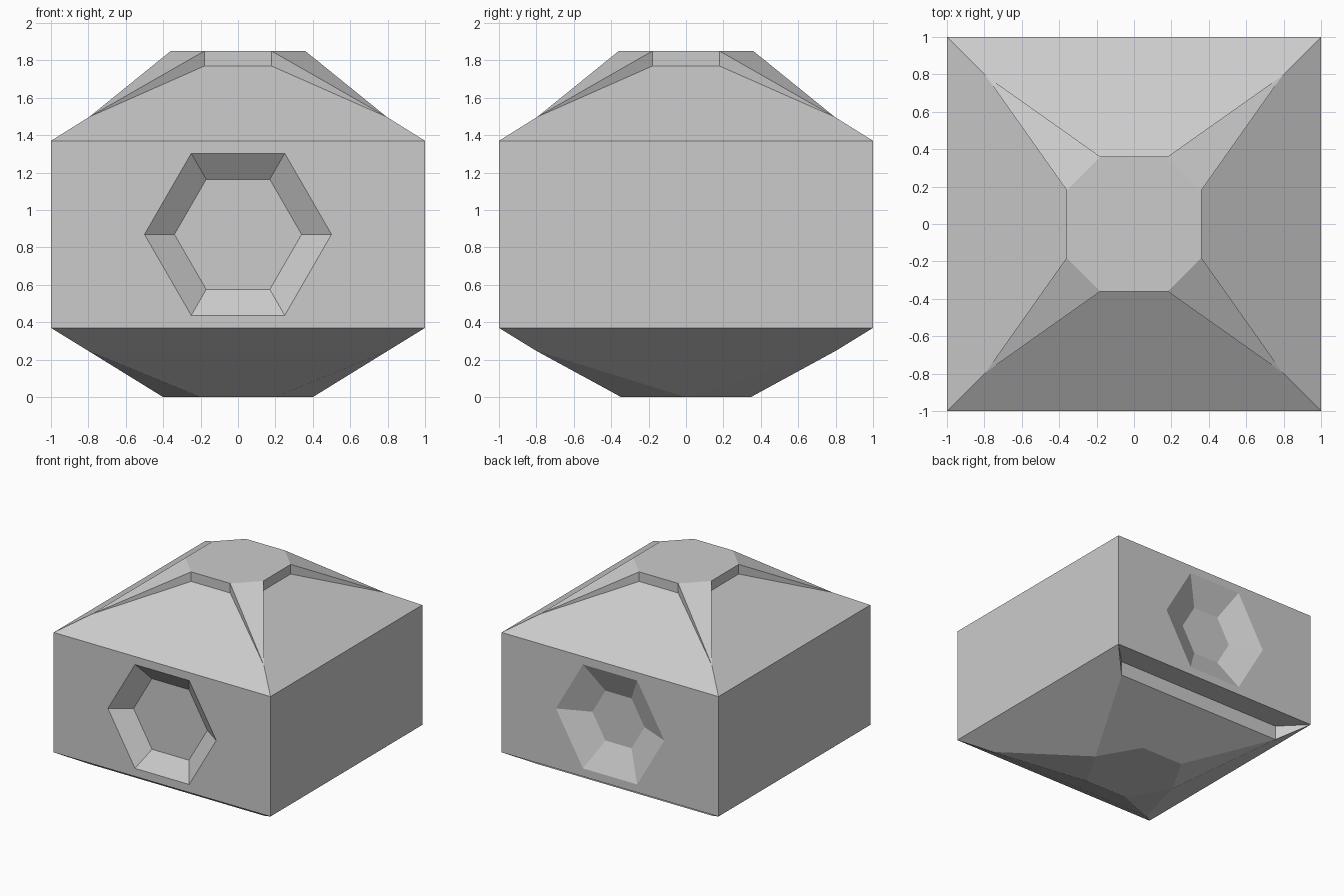
import bpy, bmesh
from math import sin, cos, pi
from mathutils import Vector, Matrix

if "Cube" in bpy.data.objects:
    bpy.data.objects.remove(bpy.data.objects["Cube"])

LOW, HIGH, MID = 0.37, 1.37, 0.87


def build(name, polys, inside):
    """Make a flat-shaded mesh from polygons, facing away from an inside point."""
    bm = bmesh.new()
    for p in polys:
        bm.faces.new([bm.verts.new(v) for v in p])
    bmesh.ops.remove_doubles(bm, verts=bm.verts, dist=0.0005)
    bm.normal_update()
    for f in bm.faces:
        if f.normal.dot(f.calc_center_median() - Vector(inside)) < 0:
            f.normal_flip()
    me = bpy.data.meshes.new(name)
    bm.to_mesh(me)
    bm.free()
    ob = bpy.data.objects.new(name, me)
    bpy.context.collection.objects.link(ob)
    return ob


def mirror_x(p):
    return [(-x, y, z) for x, y, z in p]


def hexagon(r):
    return [(r * cos(k * pi / 3), r * sin(k * pi / 3)) for k in range(6)]


# Body: four walls, hexagonal recess on front and back
def recessed_wall(side, inner_r, depth):
    y = side
    out = [(x, y, MID + z) for x, z in hexagon(0.5)]
    inn = [(x, side * (1 - depth), MID + z) for x, z in hexagon(inner_r)]
    flank = [(1, y, LOW), (1, y, HIGH), out[1], out[0], out[5]]
    polys = [flank, mirror_x(flank), inn,
             [(-1, y, HIGH), (1, y, HIGH), out[1], out[2]],
             [(-1, y, LOW), (1, y, LOW), out[5], out[4]]]
    for k in range(6):
        n = (k + 1) % 6
        polys.append([out[k], out[n], inn[n], inn[k]])
    return polys


wall = [(1, -1, LOW), (1, 1, LOW), (1, 1, HIGH), (1, -1, HIGH)]
build("body", recessed_wall(-1, 0.34, 0.11) + recessed_wall(1, 0.24, 0.11)
      + [wall, mirror_x(wall)], (0, 0, MID))

# Roof: slope with step and corner rib, repeated four times, octagonal cap
A, B, R, TOP, STEP = 0.18, 0.36, 0.795, 1.85, 1.77
RIB = HIGH + (1 - R) * (STEP - HIGH) / (1 - B)
tip, tip2 = (R, -R, RIB), (-R, -R, RIB)
quarter = [
    [(-1, -1, HIGH), (1, -1, HIGH), tip, (A, -B, STEP), (-A, -B, STEP), tip2],
    [(-A, -B, STEP), (A, -B, STEP), (A, -B, TOP), (-A, -B, TOP)],
    [(A, -B, STEP), tip, (A, -B, TOP)],
    [(-A, -B, STEP), tip2, (-A, -B, TOP)],
    [(A, -B, TOP), tip, (B, -A, TOP)],
]
roof, cap = [], []
for k in range(4):
    m = Matrix.Rotation(k * pi / 2, 3, 'Z')
    roof += [[m @ Vector(v) for v in p] for p in quarter]
    cap += [m @ Vector((-A, -B, TOP)), m @ Vector((A, -B, TOP))]
build("roof", roof + [cap], (0, 0, MID))

# Base: sloped skirt on three sides, square notch at the back, hexagonal foot
S, SZ = 0.8, 0.247
foot = [(x, y, 0) for x, y in hexagon(0.4)]
side = [(1, -1, LOW), (1, 1, LOW), (S, S, SZ), (S, -S, SZ)]
ledge_end = [(1, 1, LOW), (S, S, LOW), (S, S, SZ)]
base = [
    foot, side, mirror_x(side), ledge_end, mirror_x(ledge_end),
    [(-1, -1, LOW), (1, -1, LOW), (S, -S, SZ), (-S, -S, SZ)],
    [(-1, 1, LOW), (1, 1, LOW), (S, S, LOW), (-S, S, LOW)],
    [(-S, S, LOW), (S, S, LOW), (S, S, SZ), (-S, S, SZ)],
]
for s in (-1, 1):
    f1 = (0.2, s * foot[1][1], 0)
    corner = [(S, s * S, SZ), foot[0], f1]
    base += [corner, mirror_x(corner),
             [(-S, s * S, SZ), (S, s * S, SZ), f1, (-f1[0], f1[1], 0)]]
flank = [(S, -S, SZ), (S, S, SZ), foot[0]]
base += [flank, mirror_x(flank)]
build("base", base, (0, -0.3, MID))
